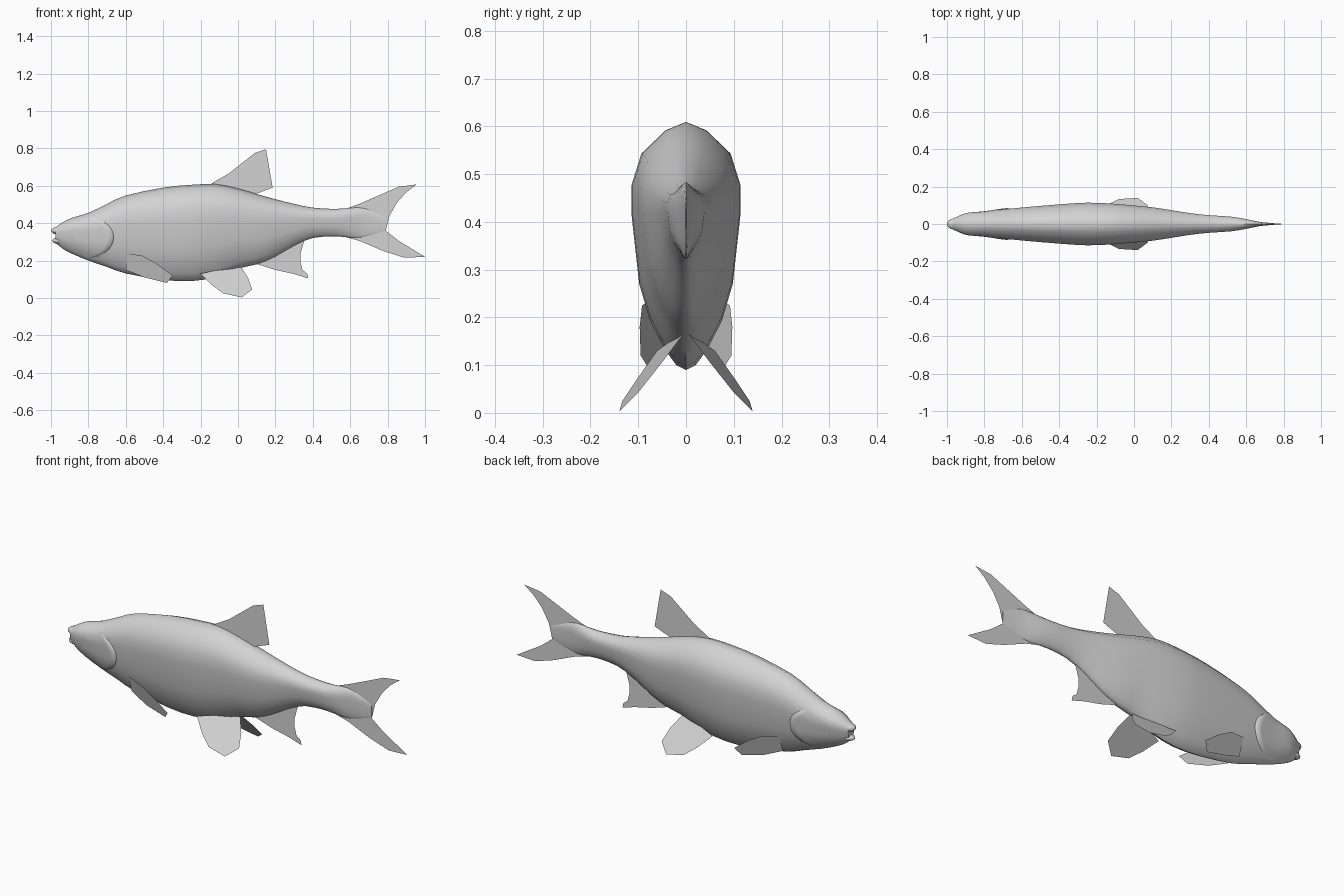
import bpy, bmesh, math
from mathutils import Vector

if "Cube" in bpy.data.objects:
    bpy.data.objects.remove(bpy.data.objects["Cube"])

grey = bpy.data.materials.new("fish grey")
grey.diffuse_color = (0.65, 0.65, 0.65, 1)
grey.use_nodes = True
grey.node_tree.nodes["Principled BSDF"].inputs["Base Color"].default_value = grey.diffuse_color


def make(name, verts, faces, smooth=True):
    mesh = bpy.data.meshes.new(name)
    mesh.from_pydata(verts, [], faces)
    bm = bmesh.new()
    bm.from_mesh(mesh)
    bmesh.ops.recalc_face_normals(bm, faces=bm.faces)
    bm.to_mesh(mesh)
    bm.free()
    mesh.materials.append(grey)
    for p in mesh.polygons:
        p.use_smooth = smooth
    ob = bpy.data.objects.new(name, mesh)
    bpy.context.collection.objects.link(ob)
    return ob


# Body stations: x, top z, bottom z, half width
stations = [Vector(s) for s in (
    (-0.975, 0.378, 0.295, 0.026), (-0.94, 0.402, 0.265, 0.042),
    (-0.89, 0.428, 0.238, 0.060), (-0.80, 0.455, 0.200, 0.066),
    (-0.70, 0.503, 0.166, 0.078), (-0.60, 0.548, 0.131, 0.088),
    (-0.40, 0.590, 0.097, 0.105), (-0.25, 0.605, 0.090, 0.114),
    (-0.12, 0.609, 0.112, 0.109), (0.00, 0.585, 0.158, 0.099),
    (0.10, 0.556, 0.180, 0.089), (0.20, 0.528, 0.222, 0.074),
    (0.30, 0.503, 0.280, 0.058), (0.40, 0.483, 0.321, 0.047),
    (0.52, 0.476, 0.330, 0.039), (0.61, 0.482, 0.322, 0.024),
    (0.68, 0.478, 0.328, 0.010), (0.79, 0.430, 0.365, 0.001))]
# Half cross-section: height fraction, width fraction
section = [(1, 0), (.965, .38), (.87, .83), (.75, 1), (.63, 1), (.35, .86),
           (.2, .66), (.08, .38), (.02, .18), (0, 0)]


def station(u):
    """Smooth interpolation along the body stations."""
    i = min(int(u), len(stations) - 2)
    t = u - i
    a, b, c, d = (stations[max(0, min(len(stations) - 1, i + k))] for k in (-1, 0, 1, 2))
    return 0.5 * (2 * b + (c - a) * t + (2 * a - 5 * b + 4 * c - d) * t * t
                  + (3 * b - a - 3 * c + d) * t ** 3)


# Body
ring = section + [(h, -w) for h, w in section[-2:0:-1]]
n = len(ring)
rows = 2 * (len(stations) - 1) + 1
verts, faces = [], []
for r in range(rows):
    x, top, bot, half = station(r / 2)
    verts += [(x, -w * half, bot + h * (top - bot)) for h, w in ring]
for r in range(rows - 1):
    faces += [(r * n + k, r * n + (k + 1) % n, (r + 1) * n + (k + 1) % n, (r + 1) * n + k)
              for k in range(n)]
faces += [tuple(range(n)), tuple(range((rows - 1) * n, rows * n))]
body = make("body", verts, faces)
bpy.context.view_layer.objects.active = body
body.select_set(True)
bpy.ops.object.shade_smooth_by_angle(angle=math.radians(50))


# Lips, leaving a small open mouth between them
def lip(name, loc, size):
    bpy.ops.mesh.primitive_uv_sphere_add(segments=14, ring_count=8, location=loc)
    ob = bpy.context.object
    ob.name = name
    ob.scale = size
    ob.data.materials.append(grey)
    bpy.ops.object.shade_smooth()


lip("upper_lip", (-0.960, 0, 0.360), (0.040, 0.030, 0.021))
lip("lower_lip", (-0.957, 0, 0.306), (0.038, 0.026, 0.017))


# Gill covers: raised shells following the body, with a rounded rear edge
def surface(x, h):
    i = next(k for k in range(len(stations) - 1) if stations[k + 1].x >= x)
    lo, hi = 0, 1
    for _ in range(20):
        mid = (lo + hi) / 2
        lo, hi = (mid, hi) if station(i + mid).x < x else (lo, mid)
    _, top, bot, half = station(i + lo)
    for (h1, w1), (h0, w0) in zip(section, section[1:]):
        if h0 <= h <= h1:
            w = w0 + (w1 - w0) * (h - h0) / (h1 - h0)
            break
    return half * w, bot + h * (top - bot)


for side, label in ((-1, "right"), (1, "left")):
    verts, faces = [], []
    cols, steps = 8, 10
    for j in range(steps + 1):
        h = 0.06 + 0.74 * j / steps
        rear = -0.67 - 0.10 * abs(2 * j / steps - 1.1) ** 2
        for i in range(cols + 1):
            f = min(i / (cols - 1), 1)
            x = -0.90 + (rear + 0.90) * f
            y, z = surface(x, h)
            lift = 0.009 * f * math.sin(math.pi * (0.08 + 0.84 * j / steps)) - 0.001
            if i == cols:
                lift = -0.004
                x += 0.008
            verts.append((x, side * (y + lift), z))
    m = cols + 1
    for j in range(steps):
        faces += [(j * m + i, j * m + i + 1, (j + 1) * m + i + 1, (j + 1) * m + i)
                  for i in range(cols)]
    cover = make("gill_cover_" + label, verts, faces)
    # Face every shell outwards
    if sum(p.normal.y * side for p in cover.data.polygons) < 0:
        cover.data.flip_normals()


# Thin fins
def fin(name, points):
    return make(name, points, [tuple(range(len(points)))], smooth=False)


def flat(points):
    return [(x, 0, z) for x, z in points]


fin("dorsal_fin", flat([(-.16, .60), (-.12, .625), (-.05, .665), (.09, .775), (.15, .795),
                        (.185, .59), (.10, .558), (.08, .54), (-.05, .57)]))
fin("tail_fin", flat([(.54, .47), (.60, .485), (.66, .508), (.86, .595), (.955, .607), (.90, .565),
                      (.85, .51), (.81, .44), (.79, .36), (.86, .305), (1.0, .22), (.89, .215),
                      (.78, .25), (.65, .305), (.54, .335)]))
fin("anal_fin", flat([(.09, .185), (.20, .15), (.30, .128), (.375, .105), (.37, .13),
                      (.345, .15), (.335, .19), (.335, .24), (.355, .31), (.30, .31), (.20, .25)]))

pelvic = [(-.20, .13), (-.14, .07), (-.08, .025), (.02, .003), (.075, .045),
          (.055, .105), (.02, .16), (0, .172)]
pectoral = [(-.60, .070, .24), (-.51, .092, .225), (-.43, .097, .18), (-.35, .095, .12),
            (-.38, .070, .08), (-.50, .062, .11), (-.60, .040, .15)]
for side, label in ((-1, "right"), (1, "left")):
    fin("pelvic_fin_" + label,
        [(x, side * (.013 + .83 * (.17 - z) - .12 * (x + .08)), z) for x, z in pelvic])
    fin("pectoral_fin_" + label, [(x, side * y, z) for x, y, z in pectoral])
